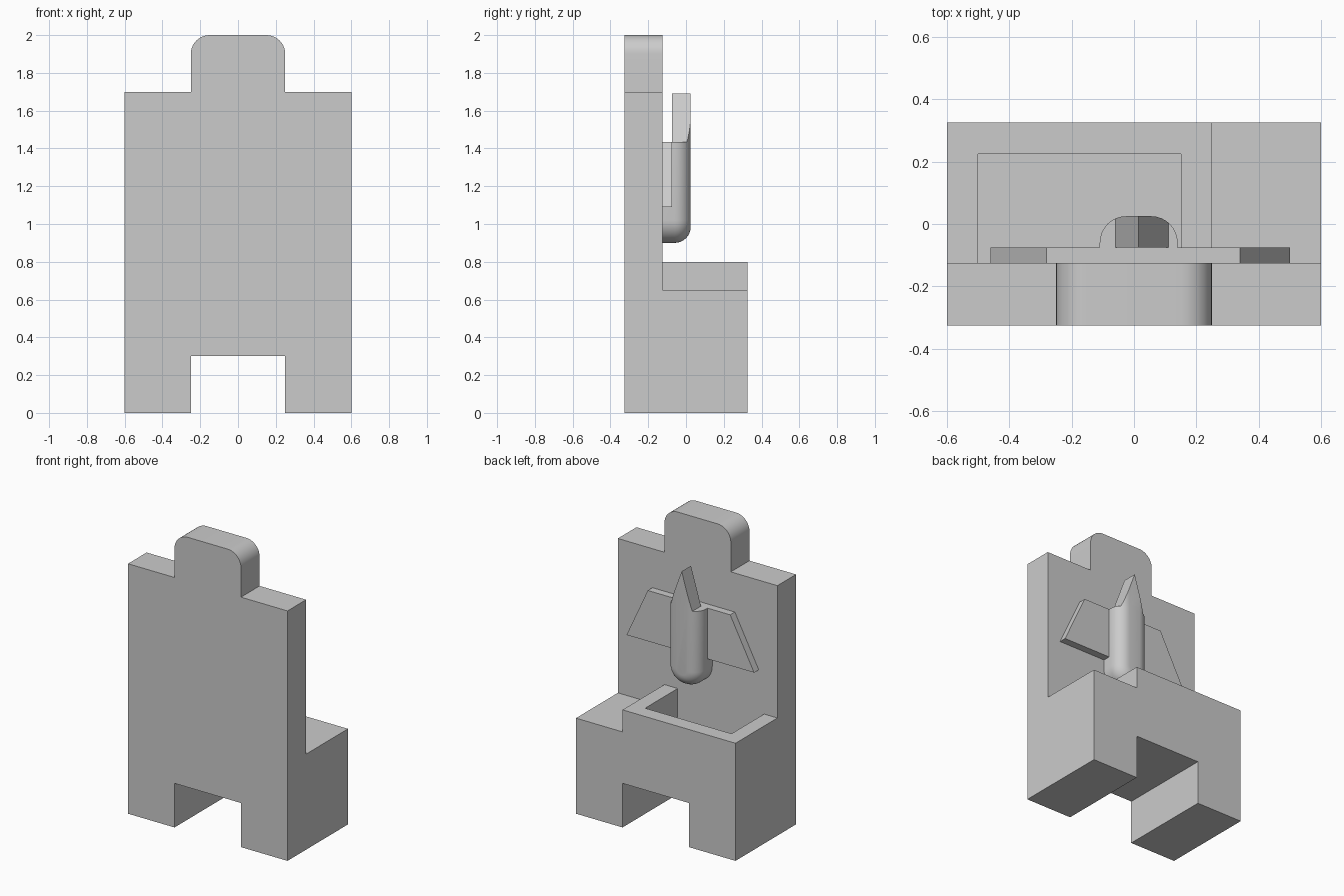
import bpy, bmesh, math
from mathutils import Vector

if "Cube" in bpy.data.objects:
    bpy.data.objects.remove(bpy.data.objects["Cube"], do_unlink=True)

grey = bpy.data.materials.new("plain grey")
grey.use_nodes = True
GREY = (0.6, 0.6, 0.6, 1)
grey.diffuse_color = GREY
grey.node_tree.nodes["Principled BSDF"].inputs["Base Color"].default_value = GREY


def finish(name, bm, smooth=False):
    """Turn a bmesh into a named grey object."""
    bmesh.ops.recalc_face_normals(bm, faces=bm.faces)
    mesh = bpy.data.meshes.new(name)
    bm.to_mesh(mesh)
    bm.free()
    mesh.materials.append(grey)
    ob = bpy.data.objects.new(name, mesh)
    bpy.context.collection.objects.link(ob)
    if smooth:
        bpy.ops.object.select_all(action='DESELECT')
        ob.select_set(True)
        bpy.context.view_layer.objects.active = ob
        bpy.ops.object.shade_smooth_by_angle(angle=math.radians(30))
    return ob


def loft(rings):
    """Skin a stack of matching closed outlines, capped at both ends."""
    bm = bmesh.new()
    loops = [[bm.verts.new(p) for p in ring] for ring in rings]
    for a, b in zip(loops, loops[1:]):
        for i in range(len(a)):
            j = (i + 1) % len(a)
            bm.faces.new((a[i], a[j], b[j], b[i]))
    bm.faces.new(loops[0])
    bm.faces.new(loops[-1])
    return bm


def extrude(outline, y0, y1):
    return loft([[(x, y, z) for x, z in outline] for y in (y0, y1)])


def arc(cx, cz, r, start, end, steps=10):
    angles = [math.radians(start + (end - start) * i / steps) for i in range(steps + 1)]
    return [(cx + r * math.cos(a), cz + r * math.sin(a)) for a in angles]


def slice_off(bm, co, no):
    """Remove everything on the normal side of a plane and cap the cut."""
    geom = bm.verts[:] + bm.edges[:] + bm.faces[:]
    cut = bmesh.ops.bisect_plane(bm, geom=geom, plane_co=co, plane_no=no,
                                 clear_outer=True, dist=1e-5)
    edges = [e for e in cut["geom_cut"] if isinstance(e, bmesh.types.BMEdge)]
    bmesh.ops.holes_fill(bm, edges=edges)


BACK, MID, FRONT = -0.325, -0.125, 0.325
arch = [(-0.25, 0), (-0.25, 0.3), (0.25, 0.3), (0.25, 0)]

# Tall backrest with a rounded tab on top
tab = arc(0.15, 1.9, 0.1, 0, 90) + arc(-0.15, 1.9, 0.1, 90, 180)
backrest = [(-0.6, 0)] + arch + [(0.6, 0), (0.6, 1.7), (0.25, 1.7)] + tab
backrest += [(-0.25, 1.7), (-0.6, 1.7)]
finish("backrest", extrude(backrest, BACK, MID), True)

# Base with a leg arch and stepped top, hollowed into a tray
base_outline = [(-0.6, 0)] + arch + [(0.6, 0), (0.6, 0.65), (0.25, 0.65), (0.25, 0.8), (-0.6, 0.8)]
base = finish("base", extrude(base_outline, MID, FRONT))
pocket = [(-0.5, 0.4), (0.15, 0.4), (0.15, 0.9), (-0.5, 0.9)]
cutter = finish("tray_cutter", extrude(pocket, MID - 0.1, FRONT - 0.1))
cutter.hide_render = True
mod = base.modifiers.new("tray", 'BOOLEAN')
mod.operation = 'DIFFERENCE'
mod.solver = 'EXACT'
mod.object = cutter
bpy.context.view_layer.objects.active = base
bpy.ops.object.modifier_apply(modifier=mod.name)
bpy.data.objects.remove(cutter, do_unlink=True)

# Swept wings on the backrest
wings = [(-0.46, 1.09), (0.5, 1.09), (0.34, 1.435), (-0.28, 1.435)]
finish("wings", extrude(wings, MID, -0.075))


# Rounded fuselage: U outline whose edges roll over towards the front
CX, HALF, ROUND, FILLET, FACE, LOW = 0.015, 0.125, 0.12, 0.085, 0.025, 0.9


def u_ring(inset, y):
    w, r, low = HALF - inset, ROUND - inset, LOW + inset
    outline = [(CX + w, 1.7)] + arc(CX + w - r, low + r, r, 0, -90)
    outline += arc(CX - w + r, low + r, r, -90, -180) + [(CX - w, 1.7)]
    return [(x, y, z) for x, z in outline]


def rolled_body():
    rings = [u_ring(0, MID)]
    for i in range(9):
        a = math.radians(90 * i / 8)
        rings.append(u_ring(FILLET * (1 - math.cos(a)), FACE - FILLET + FILLET * math.sin(a)))
    return loft(rings)


SHOULDER = 1.435
body = rolled_body()
slice_off(body, Vector((0, 0, SHOULDER)), Vector((0, 0, 1)))
finish("fuselage", body, True)

# Pointed nose: the same section trimmed to a gable
nose = rolled_body()
slice_off(nose, Vector((0, 0, SHOULDER)), Vector((0, 0, -1)))
slice_off(nose, Vector((0, -0.075, 0)), Vector((0, -1, 0)))
tip = Vector((CX, 0, 1.69))
for foot_x in (-0.06, 0.11):
    run, rise = foot_x - CX, tip.z - SHOULDER
    slice_off(nose, tip, Vector((math.copysign(rise, run), 0, abs(run))))
finish("nose", nose, True)
